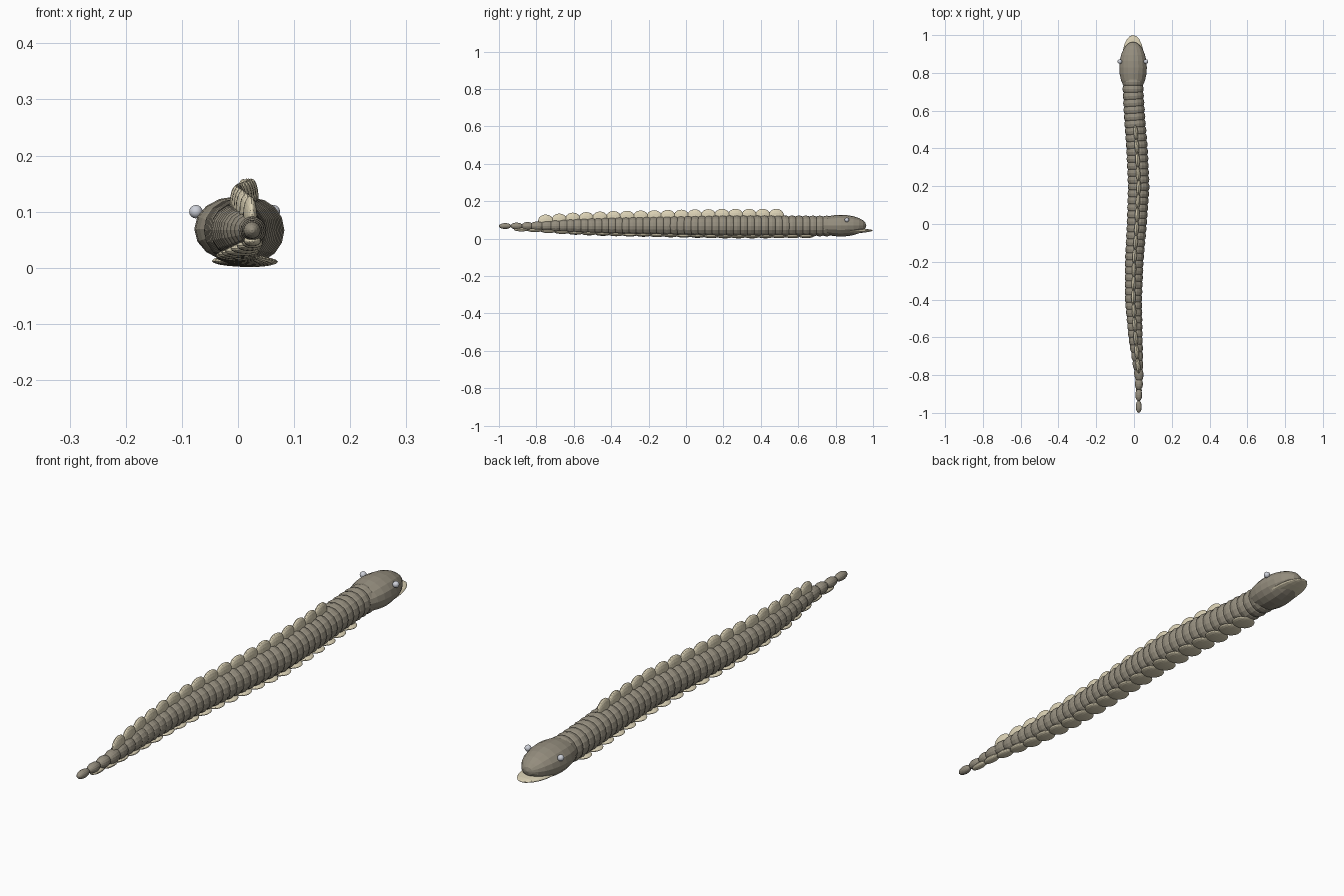
import bpy
import bmesh
import math
from mathutils import Matrix, Vector

cube = bpy.data.objects.get("Cube")
if cube:
    bpy.data.objects.remove(cube, do_unlink=True)


def material(name, rgb):
    m = bpy.data.materials.new(name)
    m.use_nodes = True
    m.diffuse_color = (*rgb, 1)
    m.node_tree.nodes["Principled BSDF"].inputs["Base Color"].default_value = (*rgb, 1)
    return m


skin = material("grey brown skin", (0.30, 0.27, 0.21))
cream = material("cream fin", (0.72, 0.65, 0.47))
pearl = material("pale grey eye", (0.62, 0.64, 0.70))

# Body path: y, sideways sway, radius
PATH = [(-1.0, .025, .015), (-.95, .025, .016), (-.8, .026, .024), (-.6, .008, .038),
        (-.4, -.003, .046), (-.2, .001, .050), (0, .015, .054), (.2, .025, .058),
        (.4, .016, .058), (.55, .004, .057), (.7, -.005, .056), (1.0, -.006, .056)]
AXIS_Z = 0.067


def body_at(y):
    for a, b in zip(PATH, PATH[1:]):
        if y <= b[0]:
            t = (y - a[0]) / (b[0] - a[0])
            t = max(0, min(1, t))
            slope = (b[1] - a[1]) / (b[0] - a[0])
            return a[1] + t * (b[1] - a[1]), a[2] + t * (b[2] - a[2]), -math.atan(slope)


def ellipsoid(bm, centre, radii, turn=0.0, pitch=0.0, segments=16, rings=10):
    """Ellipsoid with its poles along its own length (y)."""
    mat = (Matrix.Translation(Vector(centre)) @ Matrix.Rotation(turn, 4, "Z")
           @ Matrix.Rotation(pitch, 4, "X") @ Matrix.Diagonal((*radii, 1))
           @ Matrix.Rotation(math.pi / 2, 4, "X"))
    bmesh.ops.create_uvsphere(bm, u_segments=segments, v_segments=rings, radius=1, matrix=mat)


def finish(bm, name, mat, smooth=False):
    mesh = bpy.data.meshes.new(name)
    bm.to_mesh(mesh)
    bm.free()
    mesh.materials.append(mat)
    for p in mesh.polygons:
        p.use_smooth = smooth
    obj = bpy.data.objects.new(name, mesh)
    bpy.context.collection.objects.link(obj)
    return obj


# Body: overlapping beads, spread out at the tail and packed towards the head
bm = bmesh.new()
y, step = -0.967, 0.062
while y < 0.76:
    x, r, turn = body_at(y)
    ellipsoid(bm, (x, y, AXIS_Z), (r, 0.033 if y < -.8 else 0.044, r), turn)
    y += step
    step = max(0.037, step - 0.004)
finish(bm, "body_segments", skin)

# Back fin: a row of thin upright discs
bm = bmesh.new()
for i in range(18):
    y = -0.75 + i * 0.0725
    x, r, turn = body_at(y)
    ellipsoid(bm, (x, y, AXIS_Z + r), (0.012, 0.041, 0.034), turn)
finish(bm, "back_fin", cream)

# Belly fin: a row of flat discs
bm = bmesh.new()
for i in range(22):
    y = -0.88 + i * 0.0725
    x, r, turn = body_at(y)
    ellipsoid(bm, (x, y, AXIS_Z - r * 0.97), (r * 0.8, 0.041, 0.0095), turn)
finish(bm, "belly_fin", cream)

# Head
bm = bmesh.new()
ellipsoid(bm, (-.005, .828, .069), (.073, .136, .058), segments=16, rings=12)
finish(bm, "head", skin)

# Lower jaw, projecting past the snout
bm = bmesh.new()
ellipsoid(bm, (-.005, .885, .039), (.056, .115, .012), pitch=0.04)
finish(bm, "lower_jaw", cream)

# Eyes
for side, name in ((-1, "right_eye"), (1, "left_eye")):
    bm = bmesh.new()
    ellipsoid(bm, (-.006 + side * .069, .86, .1), (.012, .012, .012), segments=16, rings=10)
    finish(bm, name, pearl, smooth=True)
